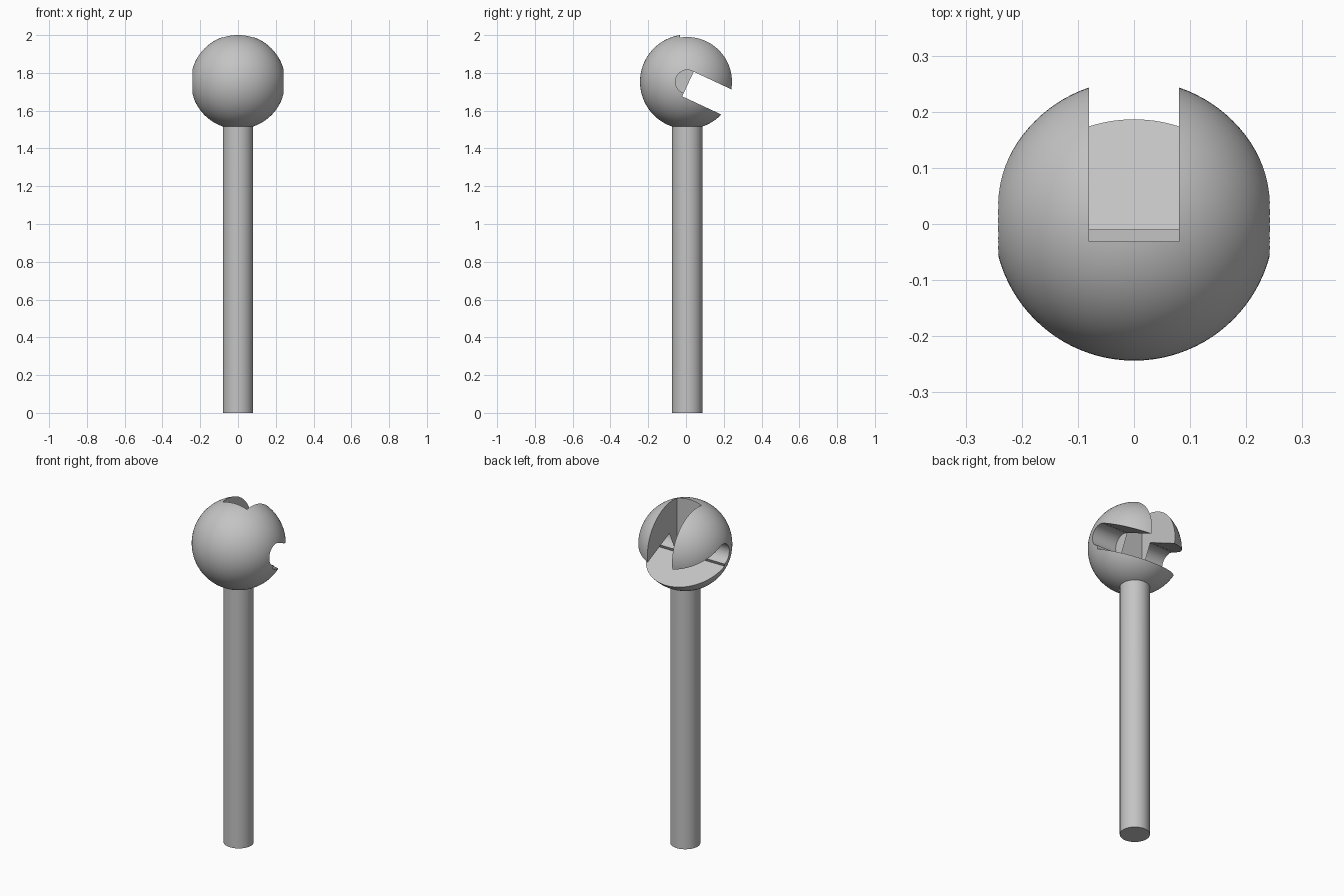
import bpy
import math
from mathutils import Matrix, Vector

cube = bpy.data.objects.get("Cube")
if cube:
    bpy.data.objects.remove(cube, do_unlink=True)

# Main dimensions
BALL_R = 0.25
ROD_R = 0.08
HOLE_R = 0.0625
NOTCH = 0.08                          # half width of the notch
CENTRE = Vector((0, 0.0065, 1.753))   # ball centre
SLOPE = math.radians(-25)             # tilt of the cross slot

grey = bpy.data.materials.new("plain grey")
grey.use_nodes = True
grey.diffuse_color = (0.55, 0.55, 0.55, 1)
grey.node_tree.nodes["Principled BSDF"].inputs["Base Color"].default_value = grey.diffuse_color


def box(name, low, high, tilt=0.0):
    """Box given by two corners relative to the ball centre, tilted about x."""
    bpy.ops.mesh.primitive_cube_add(size=1)
    ob = bpy.context.object
    ob.name = name
    low, high = Vector(low), Vector(high)
    shape = Matrix.Translation((low + high) / 2) @ Matrix.Diagonal((*(high - low), 1))
    ob.data.transform(Matrix.Translation(CENTRE) @ Matrix.Rotation(tilt, 4, "X") @ shape)
    return ob


def combine(target, tool, operation):
    """Apply a boolean and drop the tool object."""
    tool.hide_render = True
    mod = target.modifiers.new(tool.name, "BOOLEAN")
    mod.operation = operation
    mod.solver = "EXACT"
    mod.object = tool
    bpy.ops.object.select_all(action="DESELECT")
    bpy.context.view_layer.objects.active = target
    target.select_set(True)
    bpy.ops.object.modifier_apply(modifier=mod.name)
    bpy.data.objects.remove(tool, do_unlink=True)


# Ball head
bpy.ops.mesh.primitive_uv_sphere_add(segments=96, ring_count=64, radius=BALL_R, location=CENTRE)
head = bpy.context.object
head.name = "slotted_ball_on_rod"
bpy.ops.object.transform_apply(location=True)

# Rod, sunk a little into the ball
rod_top = CENTRE.z - 0.2
bpy.ops.mesh.primitive_cylinder_add(vertices=64, radius=ROD_R, depth=rod_top,
                                    location=(0, CENTRE.y, rod_top / 2))
rod = bpy.context.object
rod.name = "rod"
combine(head, rod, "UNION")

# Sloping cross slot, open at the back
combine(head, box("cross_slot", (-0.4, 0.0085, -0.081), (0.4, 0.5, HOLE_R), SLOPE), "DIFFERENCE")

# Blind round seat at each side
for side, label in ((1, "left"), (-1, "right")):
    bpy.ops.mesh.primitive_cylinder_add(vertices=64, radius=HOLE_R, depth=0.3,
                                        location=CENTRE + Vector((side * (NOTCH + 0.15), 0, 0)),
                                        rotation=(0, math.pi / 2, 0))
    seat = bpy.context.object
    seat.name = label + "_seat"
    combine(head, seat, "DIFFERENCE")

# Upright notch through the top and back
combine(head, box("notch", (-NOTCH, -0.0375, -0.055), (NOTCH, 0.5, 0.5)), "DIFFERENCE")

head.data.materials.clear()
head.data.materials.append(grey)
for face in head.data.polygons:
    face.material_index = 0
bpy.ops.object.shade_smooth_by_angle(angle=math.radians(25))
